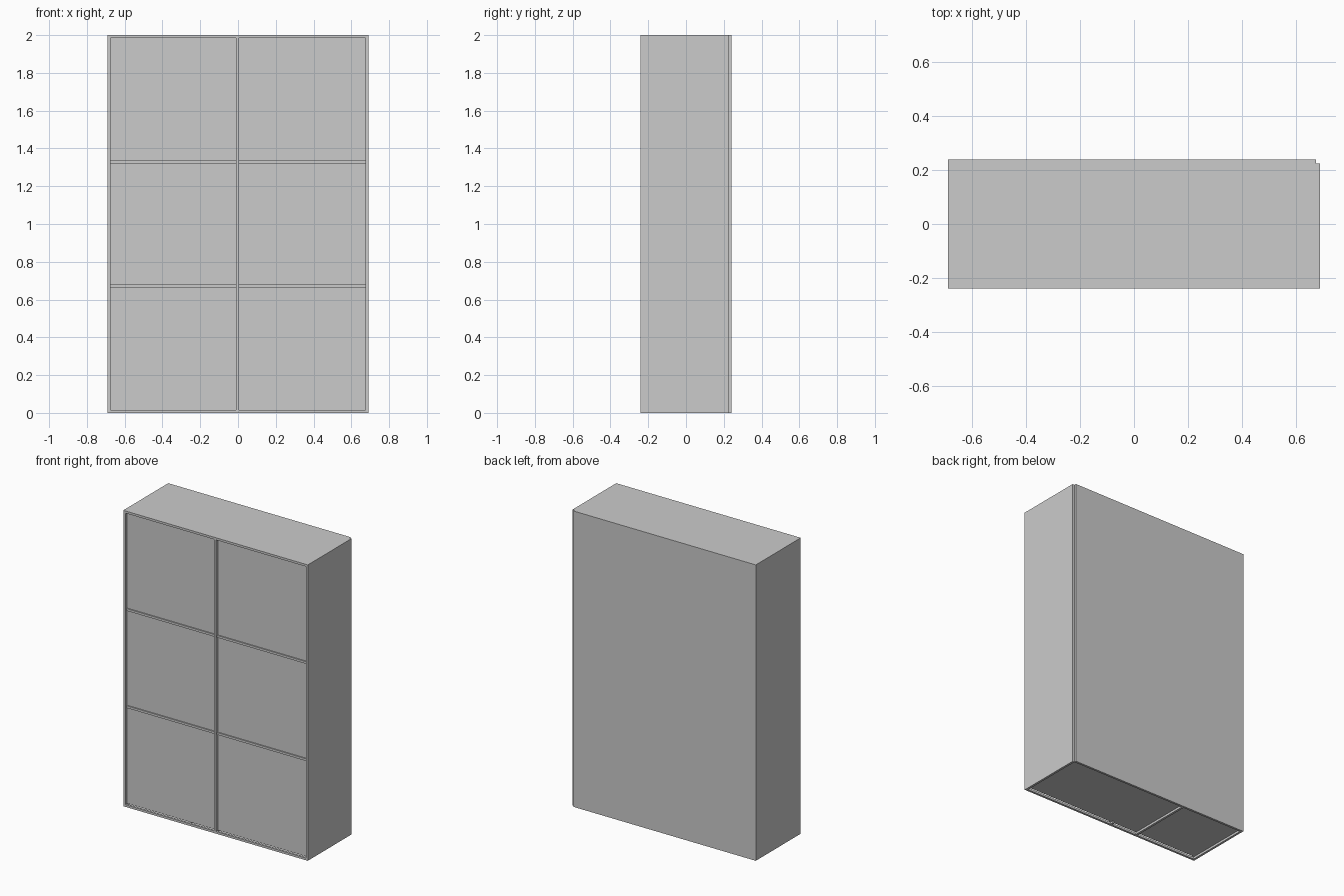
import bpy

if "Cube" in bpy.data.objects:
    bpy.data.objects.remove(bpy.data.objects["Cube"])

W, D, H, T = 0.69, 0.24, 2.0, 0.015   # half width, half depth, height, board thickness


def board(name, x0, x1, y0, y1, z0, z1):
    """Axis-aligned board between two corners."""
    bpy.ops.mesh.primitive_cube_add(
        size=1, location=((x0 + x1) / 2, (y0 + y1) / 2, (z0 + z1) / 2))
    ob = bpy.context.object
    ob.name = name
    ob.scale = (x1 - x0, y1 - y0, z1 - z0)
    bpy.ops.object.transform_apply(location=False, rotation=False, scale=True)
    return ob


back = D - T                    # rear plane of the carcass
recess = -D + 0.02              # front plane of the door panels

# Carcass: sides, top, raised floor, and back panel stopping short on the right
board("left_side", -W, -W + T, -D, back, 0, H)
board("right_side", W - T, W, -D, back, 0, H)
board("top", -W + T, W - T, -D, back, H - T, H)
board("floor", -W + T, W - T, recess, back, T, 2 * T)
board("back_panel", -W, W - T, back, D, 0, H)

# Front frame and the runner under the floor
board("bottom_rail", -W + T, W - T, -D, -D + T, 0, T)
board("mullion", -0.010, 0.004, -D, recess + T, 0, H - T)
board("floor_runner", -0.215, -0.20, -D + T, back, 0, T)

# Inset door panels, three per bay, separated by slightly proud rails
step = (H - 2 * T) / 3
for side, x0, x1 in (("left", -W + T, -0.010), ("right", 0.004, W - T)):
    board(side + "_door", x0, x1, recess, recess + T, T, H - T)
    for i in (1, 2):
        z = T + i * step
        board(f"{side}_door_rail_{i}", x0, x1, recess - 0.008, recess + 0.002,
              z - T / 2, z + T / 2)
